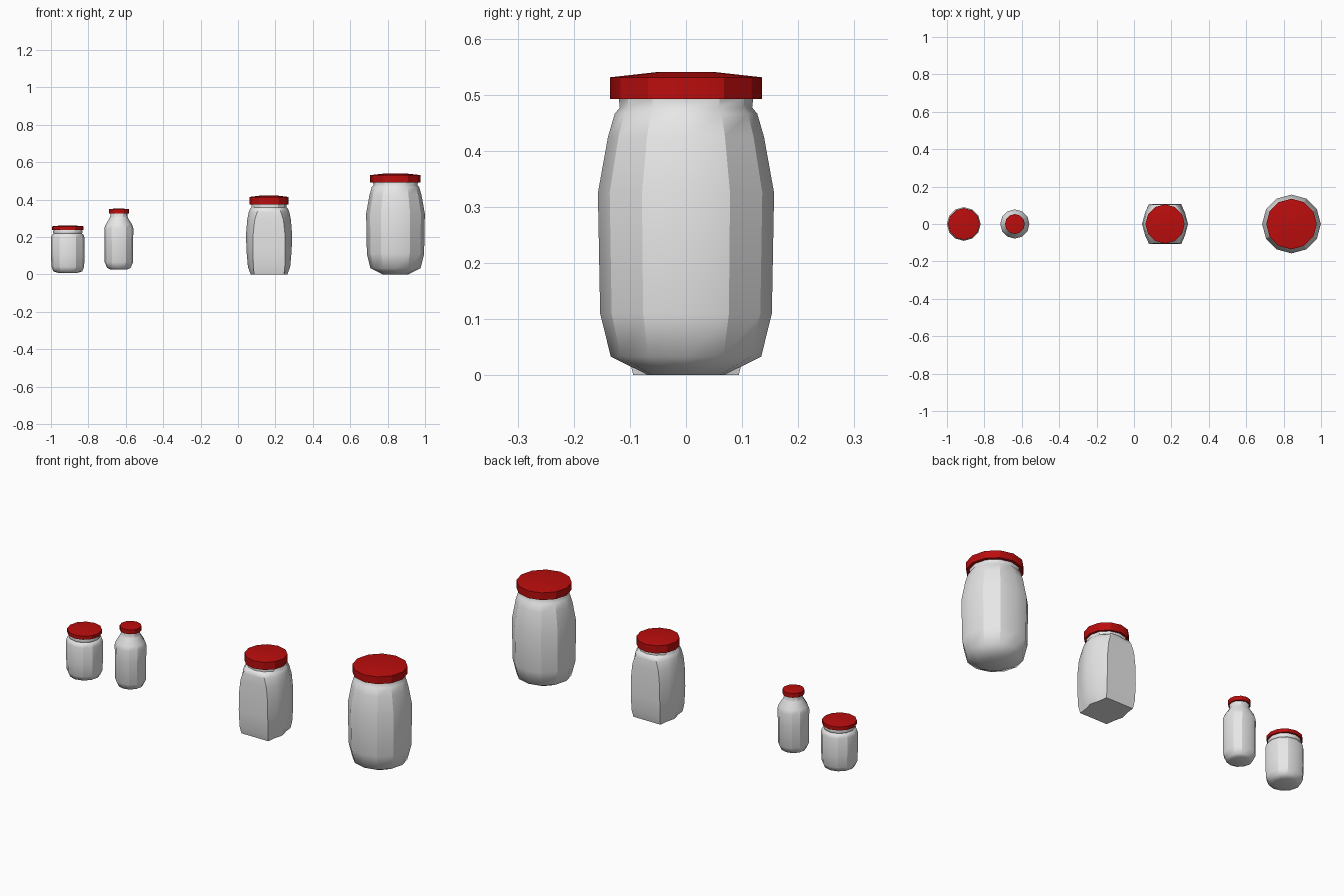
import bpy, bmesh
from math import sin, cos, radians, degrees

SIDES = 12
if "Cube" in bpy.data.objects:
    bpy.data.objects.remove(bpy.data.objects["Cube"], do_unlink=True)


def material(name, colour):
    m = bpy.data.materials.new(name)
    m.use_nodes = True
    m.diffuse_color = colour
    m.node_tree.nodes["Principled BSDF"].inputs["Base Color"].default_value = colour
    return m


glass = material("pale grey glass", (0.8, 0.8, 0.8, 1))
red = material("red lid", (0.5, 0.004, 0.004, 1))


def round_ring(radius, z):
    """One horizontal twelve-sided ring of points."""
    return [(radius * cos(radians(30 * i)), radius * sin(radians(30 * i)), z)
            for i in range(SIDES)]


def flat_ring(radius, z, half_width, depth):
    """A ring whose front and back are pressed into flat panels."""
    ring = []
    for i, (x, y, _) in enumerate(round_ring(radius, z)):
        if i % 6 in (2, 3, 4):
            x = half_width * (3 - i % 6) * (1 if i < 6 else -1)
            y = depth if i < 6 else -depth
        ring.append((x, y, z))
    return ring


def loft(name, rings, x, mat):
    """Skin a stack of rings, bottom first, and close both ends."""
    bm = bmesh.new()
    loops = [[bm.verts.new(p) for p in ring] for ring in rings]
    for low, high in zip(loops, loops[1:]):
        for i in range(SIDES):
            j = (i + 1) % SIDES
            bm.faces.new((low[i], low[j], high[j], high[i]))
    bm.faces.new(loops[0][::-1])
    bm.faces.new(loops[-1])
    bm.normal_update()
    for f in bm.faces:
        f.smooth = True
    # facet edges stay crisp except on the four axis directions
    for e in bm.edges:
        a, b = e.verts
        upright = abs(a.co.z - b.co.z) > 0.001
        on_axis = min(abs(a.co.x), abs(a.co.y)) < 0.001
        limit = 27 if upright and not on_axis else 55
        e.smooth = degrees(e.calc_face_angle(0)) < limit
    mesh = bpy.data.meshes.new(name)
    bm.to_mesh(mesh)
    bm.free()
    mesh.materials.append(mat)
    obj = bpy.data.objects.new(name, mesh)
    obj.location.x = x
    bpy.context.collection.objects.link(obj)


def lid(name, x, radius, bottom, edge, top):
    loft(name, [round_ring(radius, bottom), round_ring(radius, edge),
                round_ring(radius * 0.4, top)], x, red)


def jar(name, x, profile):
    loft(name, [round_ring(r, z) for r, z in profile], x, glass)


# Small wide jar
jar("small_jar", -0.91, [(0.05, 0.008), (0.077, 0.016), (0.087, 0.04), (0.09, 0.1),
                         (0.09, 0.195), (0.084, 0.212), (0.076, 0.218), (0.08, 0.225),
                         (0.076, 0.24)])
lid("small_jar_lid", -0.91, 0.085, 0.238, 0.257, 0.262)

# Slim bottle with sloping shoulders
jar("slim_bottle", -0.637, [(0.045, 0.027), (0.062, 0.034), (0.076, 0.065), (0.076, 0.18),
                            (0.078, 0.245), (0.071, 0.266), (0.05, 0.3), (0.046, 0.31),
                            (0.046, 0.33)])
lid("slim_bottle_lid", -0.637, 0.053, 0.326, 0.349, 0.352)

# Jar with flat front and back panels that end in an arch
panel = [(0.098, 0.003, 0.08, 0.094), (0.113, 0.04, 0.084, 0.104),
         (0.121, 0.13, 0.086, 0.108), (0.123, 0.215, 0.085, 0.108),
         (0.117, 0.29, 0.077, 0.107), (0.109, 0.332, 0.064, 0.104),
         (0.102, 0.35, 0.052, 0.1)]
rings = [flat_ring(*p) for p in panel]
rings += [round_ring(0.094, 0.358), round_ring(0.094, 0.38)]
loft("flat_sided_jar", rings, 0.166, glass)
lid("flat_sided_jar_lid", 0.166, 0.105, 0.373, 0.414, 0.422)

# Large barrel-shaped jar
jar("large_jar", 0.842, [(0.067, 0.003), (0.134, 0.033), (0.153, 0.11), (0.157, 0.325),
                         (0.139, 0.425), (0.127, 0.466), (0.118, 0.477), (0.12, 0.495)])
lid("large_jar_lid", 0.842, 0.135, 0.492, 0.531, 0.54)

# Stand the set exactly on the ground
for o in bpy.data.objects:
    if o.name.startswith(("large", "flat")) and not o.name.endswith("lid"):
        for v in o.data.vertices:
            if v.co.z < 0.004:
                v.co.z = 0
